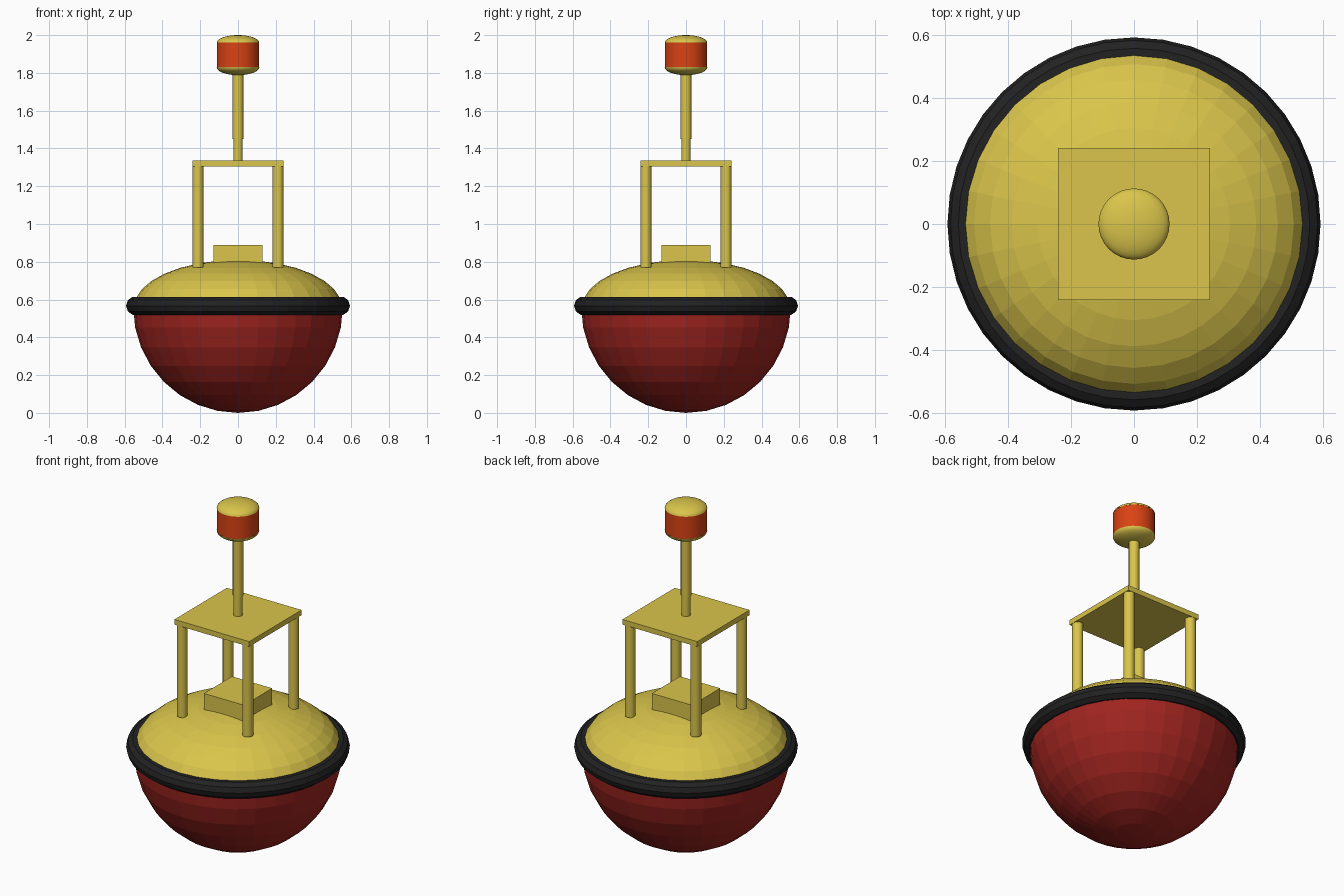
import bpy
import bmesh
from math import sin, cos, pi

if "Cube" in bpy.data.objects:
    bpy.data.objects.remove(bpy.data.objects["Cube"])


def material(name, rgb):
    m = bpy.data.materials.new(name)
    m.diffuse_color = (*rgb, 1)
    m.use_nodes = True
    m.node_tree.nodes["Principled BSDF"].inputs["Base Color"].default_value = m.diffuse_color
    return m


YELLOW = material("yellow_paint", (0.70, 0.56, 0.07))
RED = material("red_paint", (0.35, 0.018, 0.014))
BLACK = material("black_rubber", (0.016, 0.016, 0.017))
ORANGE = material("orange_lens", (0.70, 0.055, 0.007))


def finish(ob, name, mat, smooth=False):
    ob.name = name
    ob.data.materials.append(mat)
    if smooth:
        bpy.ops.object.shade_smooth_by_angle(angle=0.6)
    return ob


def half_dome(name, radius, height, z, mat, smooth=False, rings=8, segments=32):
    """Half ellipsoid on a circle at z; a negative height points it down."""
    bm = bmesh.new()
    bmesh.ops.create_uvsphere(bm, u_segments=segments, v_segments=rings * 2, radius=1)
    bmesh.ops.delete(bm, geom=[v for v in bm.verts if v.co.z < -0.001], context='VERTS')
    for v in bm.verts:
        v.co = (v.co.x * radius, v.co.y * radius, z + v.co.z * height)
    if height < 0:
        bmesh.ops.reverse_faces(bm, faces=bm.faces[:])
    me = bpy.data.meshes.new(name)
    bm.to_mesh(me)
    bm.free()
    ob = bpy.data.objects.new(name, me)
    bpy.context.collection.objects.link(ob)
    bpy.ops.object.select_all(action='DESELECT')
    ob.select_set(True)
    bpy.context.view_layer.objects.active = ob
    return finish(ob, name, mat, smooth)


def cylinder(name, radius, z0, z1, mat, x=0, y=0, sides=24):
    bpy.ops.mesh.primitive_cylinder_add(vertices=sides, radius=radius, depth=z1 - z0,
                                        location=(x, y, (z0 + z1) / 2))
    return finish(bpy.context.object, name, mat, True)


def box(name, half, z0, z1, mat):
    bpy.ops.mesh.primitive_cube_add(size=1, location=(0, 0, (z0 + z1) / 2))
    ob = bpy.context.object
    ob.scale = (2 * half, 2 * half, z1 - z0)
    return finish(ob, name, mat)


# Floating hull: round red bottom, flattened yellow deck, rubber fender ring
half_dome("lower_hull", 0.555, -0.56, 0.56, RED)
half_dome("deck_dome", 0.55, 0.25, 0.56, YELLOW)
bpy.ops.mesh.primitive_torus_add(major_segments=40, minor_segments=10,
                                 major_radius=0.543, minor_radius=0.05,
                                 location=(0, 0, 0.567))
finish(bpy.context.object, "fender_ring", BLACK)

# Hatch box, four posts and platform
box("deck_hatch", 0.13, 0.78, 0.89, YELLOW)
for sx, side in ((-1, "left"), (1, "right")):
    for sy, end in ((-1, "front"), (1, "back")):
        cylinder(f"{end}_{side}_post", 0.029, 0.77, 1.31, YELLOW, sx * 0.212, sy * 0.212)
box("platform", 0.242, 1.305, 1.335, YELLOW)

# Mast with a slimmer lower section
cylinder("lower_mast", 0.024, 1.33, 1.46, YELLOW)
cylinder("upper_mast", 0.028, 1.45, 1.80, YELLOW)

# Lantern: orange lens between two shallow caps
cylinder("lantern_lens", 0.112, 1.83, 1.96, ORANGE, sides=32)
half_dome("lantern_base", 0.113, -0.042, 1.83, YELLOW, True)
half_dome("lantern_cap", 0.113, 0.04, 1.96, YELLOW, True)
